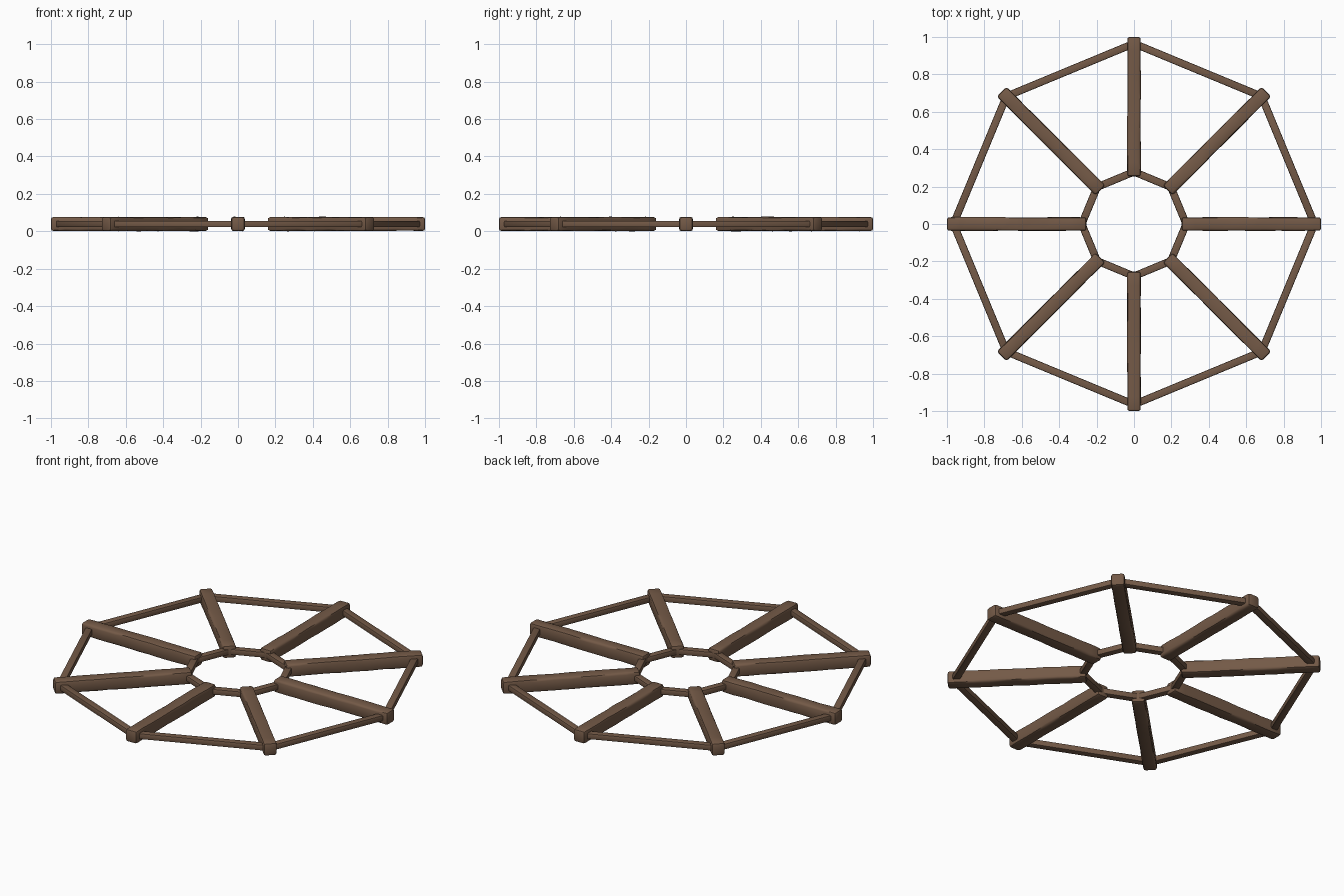
import bpy, bmesh, math, random
from mathutils import Matrix, Vector

if "Cube" in bpy.data.objects:
    bpy.data.objects.remove(bpy.data.objects["Cube"])

random.seed(4)
ZC = 0.039  # mid height of the frame

wood = bpy.data.materials.new("brown wood")
wood.diffuse_color = (0.175, 0.102, 0.063, 1)
wood.use_nodes = True
wood.node_tree.nodes["Principled BSDF"].inputs["Base Color"].default_value = wood.diffuse_color


def beam(name, a, b, width, height, bevel, cuts=0, wobble=0.0):
    """Bevelled square timber from point a to point b, optionally hand-hewn."""
    a, b = Vector(a), Vector(b)
    d = b - a
    length = d.length
    bm = bmesh.new()
    bmesh.ops.create_cube(bm, size=1)
    bmesh.ops.scale(bm, vec=(length, width, height), verts=bm.verts)
    bmesh.ops.bevel(bm, geom=bm.edges[:], offset=bevel, segments=2,
                    profile=0.5, affect='EDGES')
    # cut rings along the length and make the edges slightly uneven
    for i in range(1, cuts + 1):
        x = -length / 2 + length * i / (cuts + 1)
        bmesh.ops.bisect_plane(bm, geom=bm.verts[:] + bm.edges[:] + bm.faces[:],
                               plane_co=(x, 0, 0), plane_no=(1, 0, 0))
    if wobble:
        for v in bm.verts:
            if abs(v.co.x) < length / 2 - 2 * bevel:
                v.co.z += random.uniform(-wobble, wobble)
                v.co.y += random.uniform(-wobble, wobble) * 0.4
    rot = Matrix.Rotation(math.atan2(d.y, d.x), 4, 'Z')
    bm.transform(Matrix.Translation((a + b) / 2) @ rot)
    bmesh.ops.recalc_face_normals(bm, faces=bm.faces)
    me = bpy.data.meshes.new(name)
    bm.to_mesh(me)
    bm.free()
    me.materials.append(wood)
    ob = bpy.data.objects.new(name, me)
    bpy.context.collection.objects.link(ob)
    bpy.ops.object.select_all(action='DESELECT')
    ob.select_set(True)
    bpy.context.view_layer.objects.active = ob
    bpy.ops.object.shade_smooth_by_angle(angle=math.radians(40))
    return ob


def polar(r, i):
    t = i * math.pi / 4
    return (r * math.cos(t), r * math.sin(t), ZC)


for i in range(8):
    # thick radial spokes
    beam(f"spoke_{i}", polar(0.255, i), polar(1.0, i), 0.072, 0.074, 0.012, 9, 0.002)
    # thin outer rim rails and inner hub rails
    beam(f"outer_rail_{i}", polar(0.965, i), polar(0.965, i + 1), 0.04, 0.034, 0.006)
    beam(f"inner_rail_{i}", polar(0.279, i), polar(0.279, i + 1), 0.04, 0.034, 0.006)
